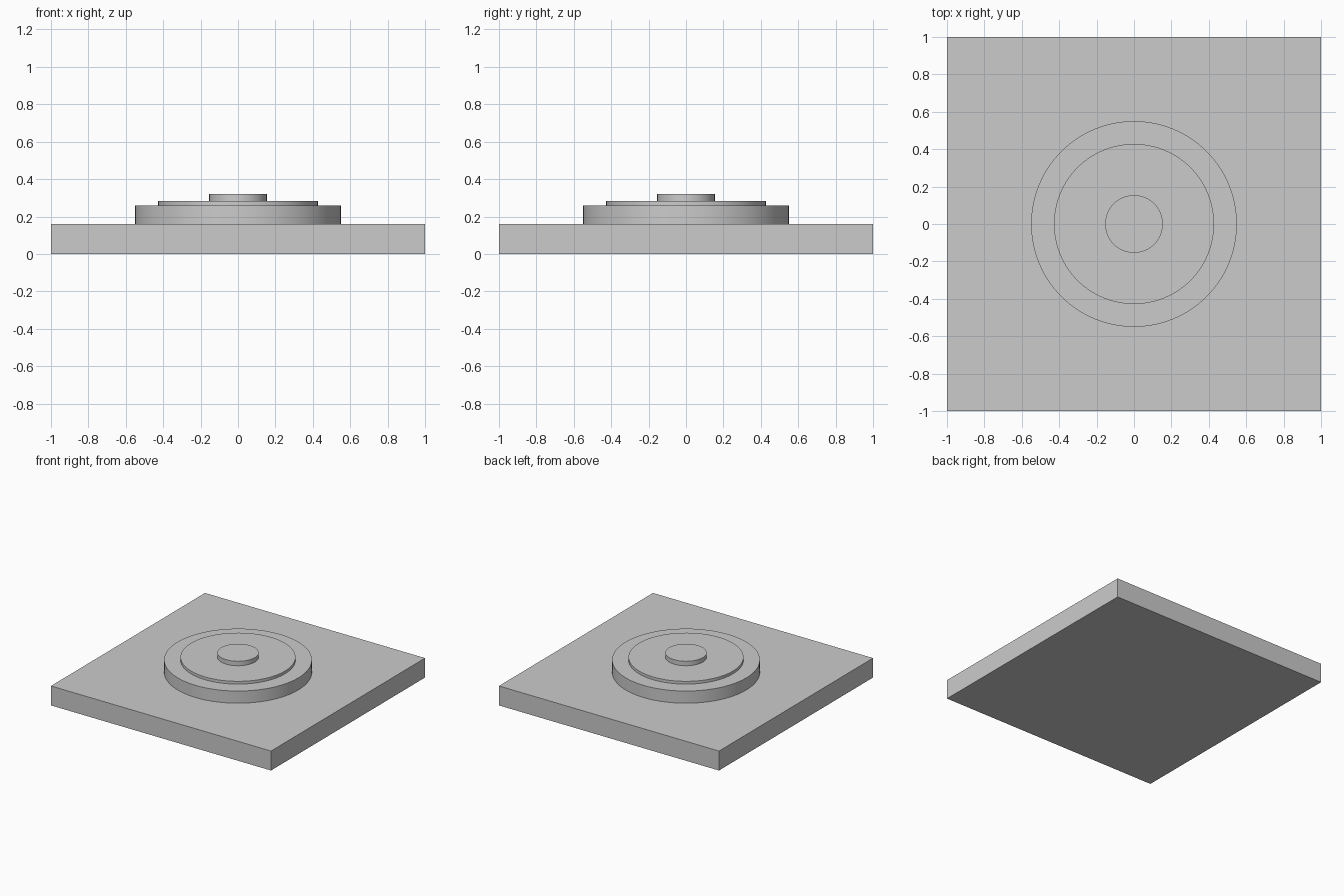
import bpy
import math

if "Cube" in bpy.data.objects:
    bpy.data.objects.remove(bpy.data.objects["Cube"], do_unlink=True)

# Single plain grey
grey = bpy.data.materials.new("plain grey")
grey.use_nodes = True
colour = (0.6, 0.6, 0.6, 1)
grey.diffuse_color = colour
grey.node_tree.nodes["Principled BSDF"].inputs["Base Color"].default_value = colour


def finish(name):
    obj = bpy.context.object
    obj.name = name
    obj.data.materials.append(grey)
    return obj


def disc(name, radius, bottom, top):
    bpy.ops.mesh.primitive_cylinder_add(
        vertices=96, radius=radius, depth=top - bottom,
        location=(0, 0, (bottom + top) / 2))
    finish(name)
    bpy.ops.object.shade_smooth_by_angle(angle=math.radians(30))


# Square slab
base_top = 0.16
bpy.ops.mesh.primitive_cube_add(size=1, location=(0, 0, base_top / 2))
base = finish("base_plate")
base.scale = (2, 2, base_top)
bpy.ops.object.transform_apply(location=False, rotation=False, scale=True)

# Stepped round tiers stacked on the slab
z = base_top
for name, radius, top in (("lower_disc", 0.55, 0.26),
                          ("middle_disc", 0.428, 0.283),
                          ("centre_button", 0.154, 0.32)):
    disc(name, radius, z, top)
    z = top
